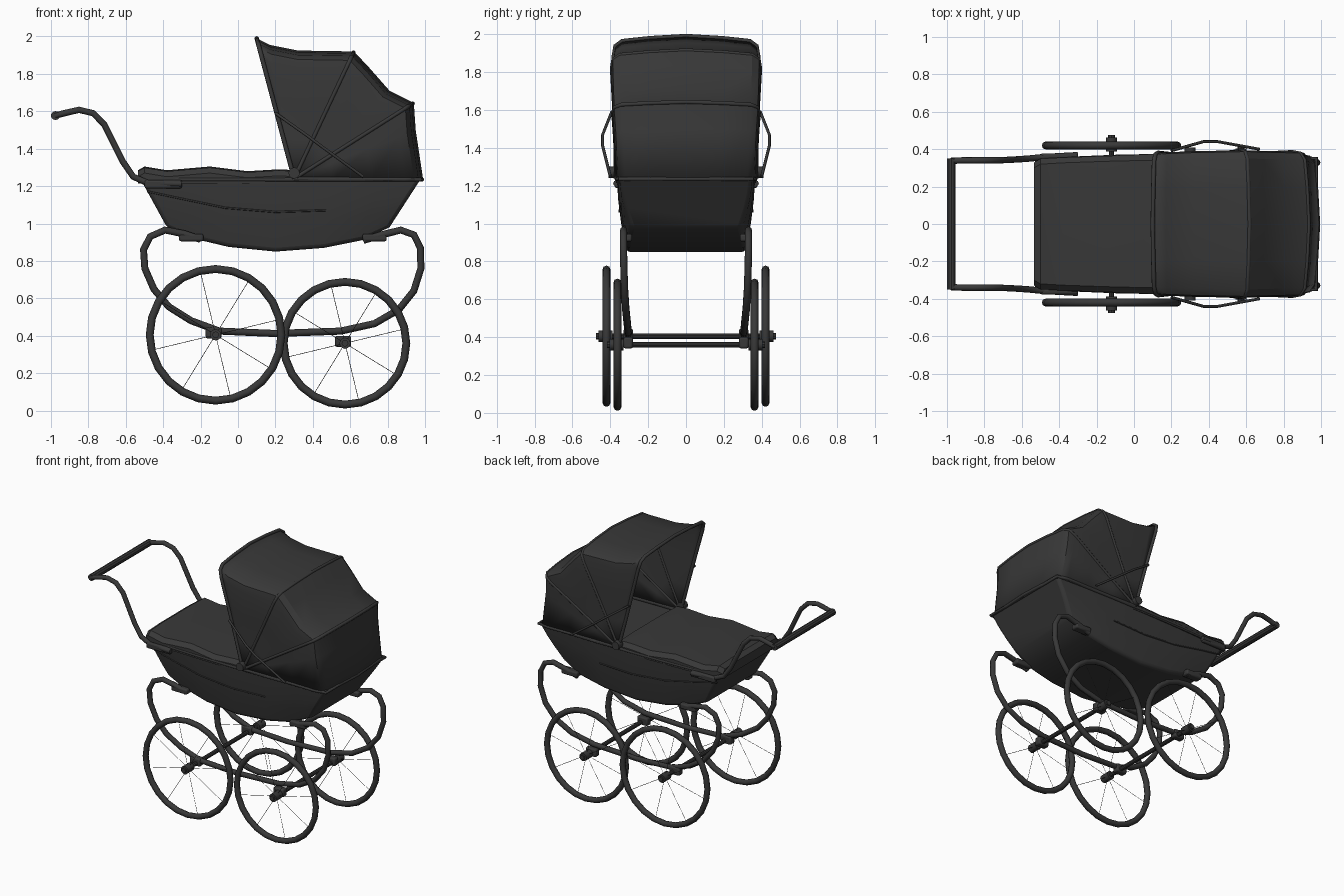
import bpy, bmesh, math
from mathutils import Vector

cube = bpy.data.objects.get("Cube")
if cube:
    bpy.data.objects.remove(cube, do_unlink=True)

mat = bpy.data.materials.new("charcoal black")
mat.use_nodes = True
COLOUR = (0.04, 0.04, 0.04, 1)
mat.diffuse_color = COLOUR
bsdf = mat.node_tree.nodes["Principled BSDF"]
bsdf.inputs["Base Color"].default_value = COLOUR
bsdf.inputs["Roughness"].default_value = 0.8


def finish(ob, name, angle=35):
    ob.name = name
    ob.data.materials.clear()
    ob.data.materials.append(mat)
    bpy.ops.object.select_all(action='DESELECT')
    ob.select_set(True)
    bpy.context.view_layer.objects.active = ob
    bpy.ops.object.shade_smooth_by_angle(angle=math.radians(angle))
    return ob


def tube(name, pts, r, closed=False, sides=2):
    """Round bar that follows a list of points."""
    cu = bpy.data.curves.new(name, 'CURVE')
    cu.dimensions = '3D'
    cu.bevel_depth = r
    cu.bevel_resolution = sides
    cu.use_fill_caps = True
    sp = cu.splines.new('POLY')
    sp.points.add(len(pts) - 1)
    for p, co in zip(sp.points, pts):
        p.co = (*co, 1)
    sp.use_cyclic_u = closed
    ob = bpy.data.objects.new(name, cu)
    bpy.context.collection.objects.link(ob)
    bpy.ops.object.select_all(action='DESELECT')
    ob.select_set(True)
    bpy.context.view_layer.objects.active = ob
    bpy.ops.object.convert(target='MESH')
    return finish(bpy.context.view_layer.objects.active, name, 60)


def loft(name, sections, caps=False, closed=False, thick=0, bevel=0, angle=35):
    """Skin of quads over equal-length sections."""
    bm = bmesh.new()
    rows = [[bm.verts.new(p) for p in s] for s in sections]
    n = len(rows[0])
    for a, b in zip(rows, rows[1:]):
        for i in range(n if closed else n - 1):
            j = (i + 1) % n
            bm.faces.new((a[i], a[j], b[j], b[i]))
    if caps:
        bm.faces.new(rows[0])
        bm.faces.new(rows[-1])
    bmesh.ops.remove_doubles(bm, verts=bm.verts, dist=0.0001)
    bmesh.ops.recalc_face_normals(bm, faces=bm.faces)
    me = bpy.data.meshes.new(name)
    bm.to_mesh(me)
    bm.free()
    ob = bpy.data.objects.new(name, me)
    bpy.context.collection.objects.link(ob)
    if bevel:
        m = ob.modifiers.new("soft edges", 'BEVEL')
        m.width, m.segments, m.angle_limit = bevel, 3, math.radians(35)
    if thick:
        m = ob.modifiers.new("shell", 'SOLIDIFY')
        m.thickness = thick
    return finish(ob, name, angle)


def cylinder(name, r, depth, loc, sides=12):
    bpy.ops.mesh.primitive_cylinder_add(vertices=sides, radius=r, depth=depth,
                                        location=loc, rotation=(math.pi / 2, 0, 0))
    return finish(bpy.context.object, name)


def box(name, size, loc, bevel=0.01):
    bpy.ops.mesh.primitive_cube_add(size=1, location=loc)
    ob = bpy.context.object
    ob.scale = size
    bpy.ops.object.transform_apply(location=False, rotation=False)
    m = ob.modifiers.new("soft edges", 'BEVEL')
    m.width, m.segments = bevel, 2
    return finish(ob, name)


def mirrored(half):
    return half + [(x, -y, z) for x, y, z in reversed(half)]


# Hull: top x, top half width, bottom x, bottom z, bottom half width
STATIONS = [(-.52, .33, -.38, .98, .29), (-.32, .35, -.24, .92, .30),
            (-.08, .36, -.05, .875, .31), (.2, .365, .2, .85, .315),
            (.48, .365, .46, .87, .315), (.76, .36, .66, .91, .31),
            (.975, .35, .81, .98, .29)]
RIM = 1.235


def hull_point(st, t):
    """Point on the +y side, t=0 at the rim and t=1 at the floor."""
    xt, wt, xb, zb, wb = st
    return (xt + (xb - xt) * t, wt + (wb - wt) * t ** 1.6, RIM + (zb - RIM) * t)


hull = [mirrored([hull_point(s, t) for t in (0, .3, .6, .88, 1)]) for s in STATIONS]
loft("hull", hull, caps=True, bevel=0.02)
loft("hull_closing_panel", [[(s[0], y, RIM - .01) for y in (s[1] - .005, .005 - s[1])]
                            for s in STATIONS])
rim = [hull_point(s, 0) for s in STATIONS]
tube("rim_piping", mirrored(rim), .011, closed=True)

# Padded apron over the foot end: x, top z, half width
APRON = [(-.535, 1.285, .325), (-.5, 1.305, .345), (-.38, 1.285, .352), (-.15, 1.305, .36),
         (.05, 1.28, .365), (.22, 1.29, .365), (.31, 1.285, .362)]
loft("apron", [mirrored([(x, w + .004, 1.215), (x, w + .004, z - .035),
                         (x, w - .025, z - .006), (x, w * .5, z)])
               for x, z, w in APRON], caps=True, closed=True)

# Folding hood: outline of the ribs as a fan around the pivot: x, z, width factor
PIVOT = (.3, 1.24)
FAN = [(.1, 1.99, .96), (.17, 1.955, .97), (.32, 1.925, .985), (.62, 1.92, 1), (.70, 1.835, .995),
       (.81, 1.71, .985), (.94, 1.645, .98), (.95, 1.5, .955), (.99, 1.235, .92)]
ACROSS = [(0, .372), (.3, .382), (.6, .392), (.86, .398), (.93, .388), (.965, .35), (.985, .2), (1, 0)]


def hood_rib(x, z, k, inset=0.0):
    half = []
    for f, y in ACROSS:
        w = .372 + (y * k - .372) * f if y > .37 else y * k
        g = f * (1 - inset)
        half.append((PIVOT[0] + (x - PIVOT[0]) * g, w * (1 - inset),
                     PIVOT[1] + (z - PIVOT[1]) * g))
    return half + [(a, -b, c) for a, b, c in reversed(half[:-1])]


loft("hood", [hood_rib(*p) for p in FAN], thick=.008, angle=28)
tube("hood_front_rib", hood_rib(*FAN[0]), .012)
for i, name in ((3, "hood_middle_rib"), (6, "hood_back_rib"), (8, "hood_lower_rib")):
    tube(name, hood_rib(*FAN[i], inset=.008), .011)

# Push handle: x, z, y of the side bars, joined by the grip
HANDLE = [(-.3, 1.212, .368), (-.48, 1.215, .358), (-.56, 1.25, .35), (-.615, 1.33, .346),
          (-.67, 1.44, .343), (-.715, 1.53, .341), (-.775, 1.59, .34), (-.85, 1.608, .34),
          (-.92, 1.592, .34), (-.978, 1.577, .338)]
# Spring frame: x, z, y
SPRING = [(-.2, .915, .325), (-.29, .945, .328), (-.39, .965, .33), (-.47, .93, .33),
          (-.505, .86, .33), (-.498, .76, .328), (-.45, .65, .324), (-.37, .555, .318),
          (-.25, .48, .31), (-.1, .425, .305), (.2, .412, .305), (.55, .425, .305),
          (.73, .465, .31), (.86, .54, .318), (.94, .64, .324), (.978, .76, .328),
          (.975, .87, .33), (.94, .94, .33), (.87, .965, .33), (.77, .94, .328), (.67, .91, .325)]
WHEELS = {"large": (-.12, .405, .352, .42), "small": (.572, .36, .328, .362)}

for side, s in (("left", 1), ("right", -1)):
    tube(side + "_handle_bar", [(x, s * y, z) for x, z, y in HANDLE], .017)
    box(side + "_handle_clamp", (.2, .03, .045), (-.4, s * .362, 1.21))
    tube(side + "_spring", [(x, s * y, z) for x, z, y in SPRING], .019)
    for x in (-.25, .73):
        box(side + "_spring_bracket", (.13, .06, .04), (x, s * .315, .925))

    # Hood stay with its pivot knob, and the seam on the hull flank
    tube(side + "_hood_stay", [(.2, s * .392, 1.59), (.37, s * .44, 1.47), (.45, s * .44, 1.41),
                               (.67, s * .4, 1.25)], .008)
    cylinder(side + "_hood_knob", .03, .05, (.3, s * .385, 1.27))
    seam = [hull_point(st, t) for st, t in zip(STATIONS[:5], (.25, .33, .42, .45, .45))]
    tube(side + "_hull_seam", [(x, s * y, z) for x, y, z in seam], .005)

    for size, (cx, cz, radius, y) in WHEELS.items():
        name = f"{side}_{size}_"
        bpy.ops.mesh.primitive_torus_add(major_segments=24, minor_segments=8, major_radius=radius,
                                         minor_radius=.021, location=(cx, s * y, cz),
                                         rotation=(math.pi / 2, 0, 0))
        finish(bpy.context.object, name + "tyre", 60)
        cylinder(name + "hub", .03, .075, (cx, s * (y + .005), cz))
        cylinder(name + "hub_cap", .018, .02, (cx, s * (y + .045), cz), 8)
        box(name + "axle_block", (.085, .05, .06), (cx - .01, s * .305, cz + .01))
        for k in range(8):
            a = math.tau * (k + .3) / 8
            d = Vector((math.cos(a), 0, math.sin(a)))
            c = Vector((cx, s * y, cz))
            tube(name + "spoke", [c + d * .02, c + d * radius], .0015, sides=0)

# Axles and grip
for size, (cx, cz, radius, y) in WHEELS.items():
    cylinder(size + "_axle", .015, 2 * y, (cx, 0, cz), 10)
cylinder("handle_grip", .024, .7, (-.976, 0, 1.577), 10)
